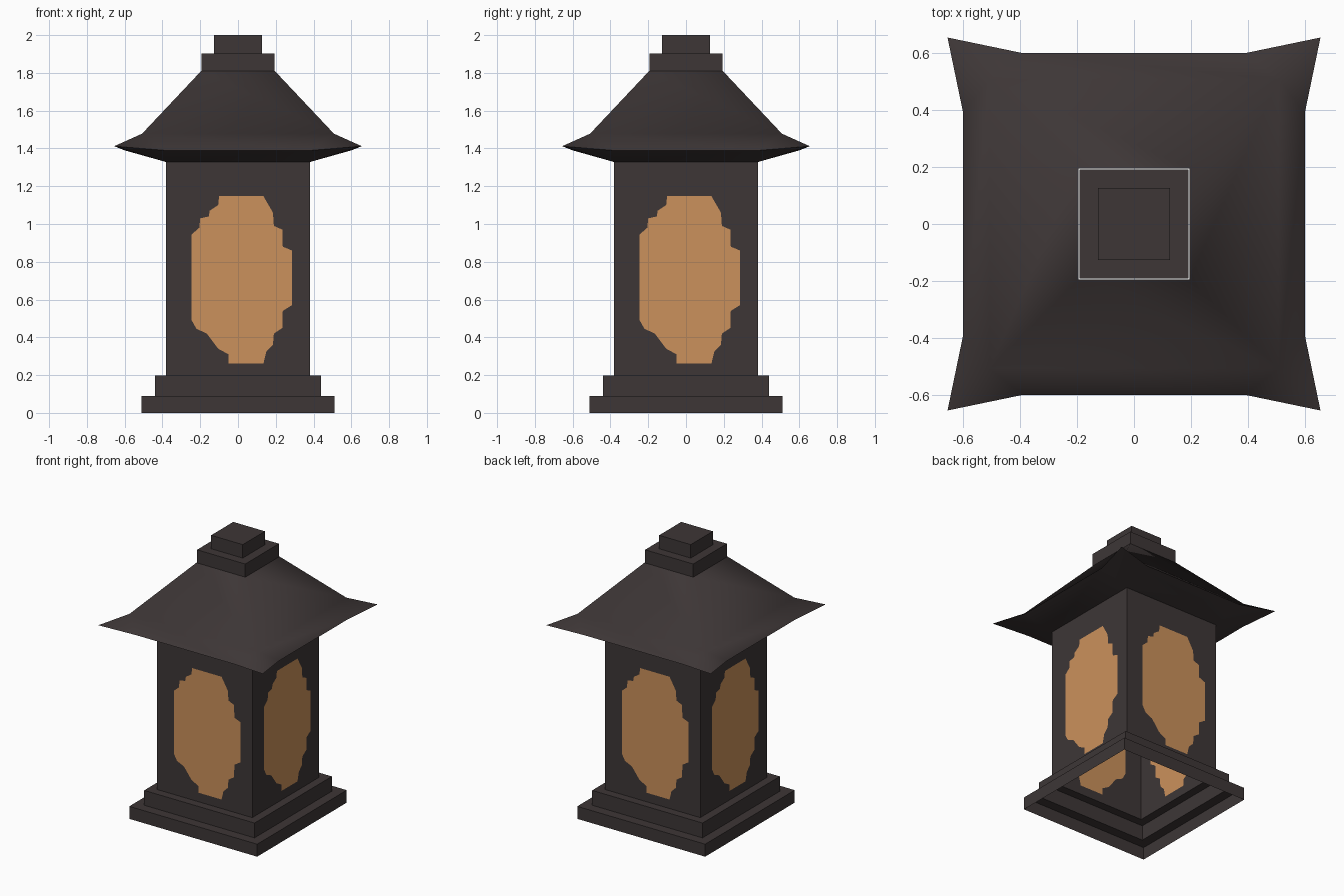
import bpy, bmesh, math
from mathutils import Matrix, Vector

if "Cube" in bpy.data.objects:
    bpy.data.objects.remove(bpy.data.objects["Cube"])


def material(name, rgb):
    m = bpy.data.materials.new(name)
    m.diffuse_color = (*rgb, 1.0)
    m.use_nodes = True
    m.node_tree.nodes["Principled BSDF"].inputs["Base Color"].default_value = m.diffuse_color
    return m


DARK = material("dark brown metal", (0.047, 0.037, 0.037))
AMBER = material("amber glass", (0.60, 0.285, 0.106))


def finish(name, bm, mats):
    bmesh.ops.remove_doubles(bm, verts=bm.verts[:], dist=1e-4)
    me = bpy.data.meshes.new(name)
    bm.to_mesh(me)
    bm.free()
    for m in mats:
        me.materials.append(m)
    ob = bpy.data.objects.new(name, me)
    bpy.context.collection.objects.link(ob)
    return ob


def square_shell(name, profile, close_top=False):
    """Stack of square rings given as (half width, height), open below."""
    bm = bmesh.new()
    rings = [[bm.verts.new((sx * h, sy * h, z))
              for sx, sy in ((-1, -1), (1, -1), (1, 1), (-1, 1))]
             for h, z in profile]
    for a, b in zip(rings, rings[1:]):
        for i in range(4):
            j = (i + 1) % 4
            bm.faces.new((a[i], a[j], b[j], b[i]))
    if close_top:
        bm.faces.new(rings[-1])
    return finish(name, bm, [DARK])


# Stepped base and chimney cap
square_shell("stepped_base", [(0.51, 0), (0.51, 0.09), (0.44, 0.09),
                              (0.44, 0.197), (0.38, 0.197)])
square_shell("chimney_cap", [(0.192, 1.805), (0.192, 1.903), (0.126, 1.903),
                             (0.126, 2.0)], close_top=True)

# Body: four walls, each with a ragged window filled by amber glass
W = 0.38
wall = [(-W, 0.197), (W, 0.197), (W, 1.328), (-W, 1.328)]
window = [(-0.05, 0.262), (0.135, 0.262), (0.15, 0.325), (0.185, 0.36),
          (0.19, 0.42), (0.235, 0.45), (0.237, 0.54), (0.285, 0.57),
          (0.285, 0.86), (0.237, 0.88), (0.235, 0.97), (0.19, 0.99),
          (0.185, 1.06), (0.135, 1.147), (-0.10, 1.147), (-0.105, 1.10),
          (-0.15, 1.07), (-0.155, 1.04), (-0.2, 1.03), (-0.205, 0.98),
          (-0.245, 0.945), (-0.245, 0.49), (-0.22, 0.445), (-0.165, 0.42),
          (-0.105, 0.34), (-0.05, 0.31)]
bm = bmesh.new()
for k in range(4):
    rot = Matrix.Rotation(k * math.pi / 2, 3, 'Z')
    edges, loops = [], []
    for outline in (wall, window):
        vs = [bm.verts.new(rot @ Vector((x, -W, z))) for x, z in outline]
        edges += [bm.edges.new((vs[i - 1], vs[i])) for i in range(len(vs))]
        loops.append(vs)
    bmesh.ops.triangle_fill(bm, edges=edges, use_beauty=True,
                            normal=rot @ Vector((0, -1, 0)))
    bm.faces.new(loops[1]).material_index = 1
for f in bm.faces:
    f.normal_update()
    c = f.calc_center_median()
    if f.normal.dot(Vector((c.x, c.y, 0))) < 0:
        f.normal_flip()
finish("lantern_body", bm, [DARK, AMBER])

# Roof: sloping sides with corners flared out and up, plus the soffit below
T, P, E = 0.195, 0.508, 0.39
bm = bmesh.new()
for k in range(4):
    rot = Matrix.Rotation(k * math.pi / 2, 3, 'Z')

    def face(*pts):
        bm.faces.new([bm.verts.new(rot @ Vector(p)) for p in pts])

    top_l, top_r = (-T, -T, 1.81), (T, -T, 1.81)
    hip_l, hip_r = (-P, -P, 1.478), (P, -P, 1.478)
    eave_l, eave_r = (-E, -0.6, 1.39), (E, -0.6, 1.39)
    tip_l, tip_r = (-0.655, -0.655, 1.412), (0.655, -0.655, 1.412)
    wall_l, wall_r = (-W, -W, 1.328), (W, -W, 1.328)
    face(top_l, hip_l, hip_r, top_r)
    face(hip_l, eave_l, eave_r, hip_r)
    face(hip_l, tip_l, eave_l)
    face(hip_r, eave_r, tip_r)
    face(wall_l, wall_r, eave_r, eave_l)
    face(wall_l, eave_l, tip_l)
    face(wall_r, tip_r, eave_r)
roof = finish("flared_roof", bm, [DARK])
bpy.context.view_layer.objects.active = roof
roof.select_set(True)
bpy.ops.object.shade_smooth_by_angle(angle=math.radians(70))
